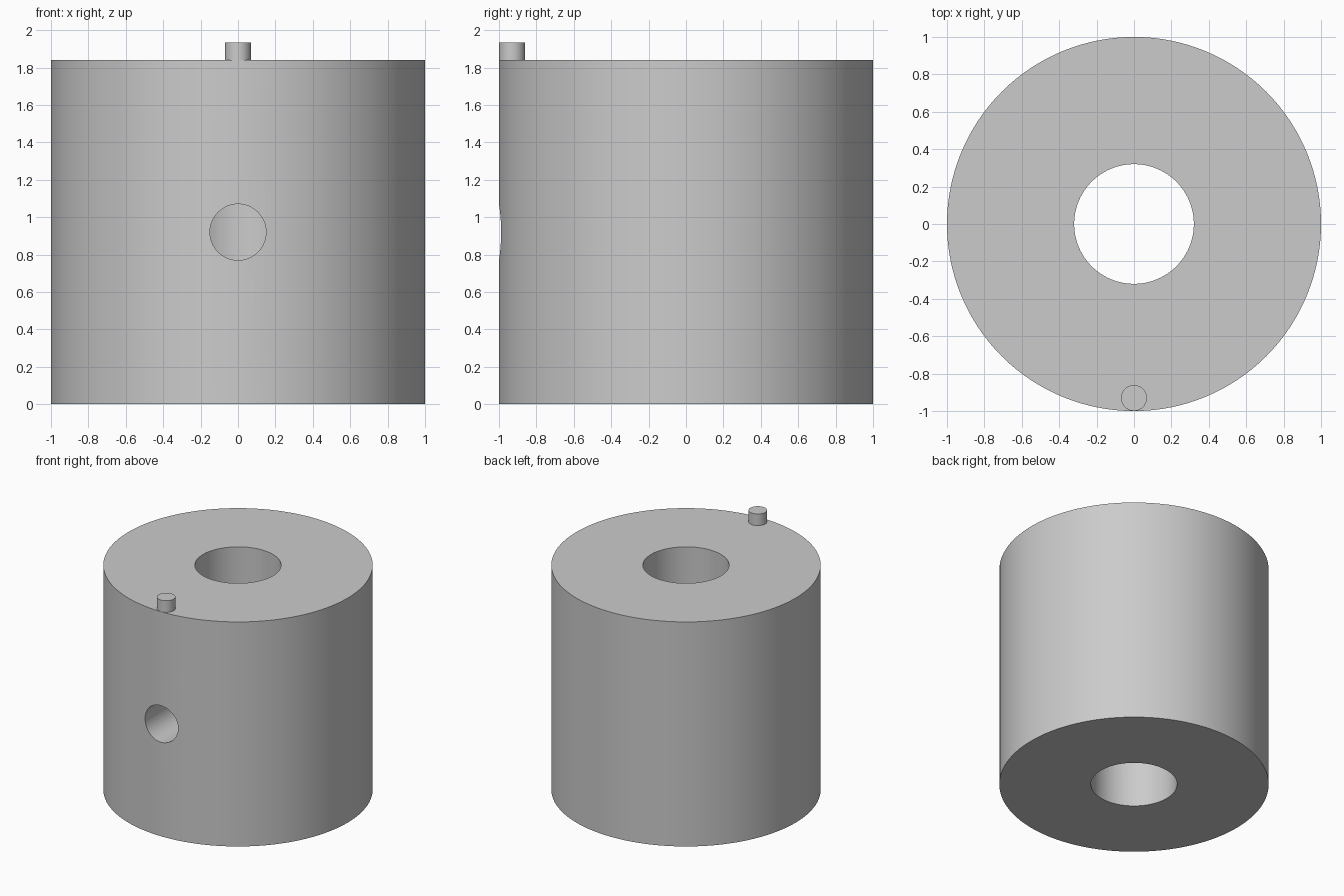
import bpy
import math

cube = bpy.data.objects.get("Cube")
if cube:
    bpy.data.objects.remove(cube, do_unlink=True)

BODY_HEIGHT = 1.84

grey = bpy.data.materials.new("light_grey")
grey.use_nodes = True
colour = (0.6, 0.6, 0.6, 1)
grey.diffuse_color = colour
grey.node_tree.nodes["Principled BSDF"].inputs["Base Color"].default_value = colour


def cylinder(name, radius, depth, location, sides, rotation=(0, 0, 0)):
    bpy.ops.mesh.primitive_cylinder_add(vertices=sides, radius=radius, depth=depth,
                                        location=location, rotation=rotation)
    obj = bpy.context.object
    obj.name = name
    obj.data.materials.append(grey)
    return obj


def cut(target, cutter):
    cutter.hide_render = True
    bpy.context.view_layer.objects.active = target
    mod = target.modifiers.new("cut", 'BOOLEAN')
    mod.operation = 'DIFFERENCE'
    mod.solver = 'EXACT'
    mod.object = cutter
    bpy.ops.object.modifier_apply(modifier=mod.name)
    bpy.data.objects.remove(cutter, do_unlink=True)


def smooth(obj):
    bpy.ops.object.select_all(action='DESELECT')
    obj.select_set(True)
    bpy.context.view_layer.objects.active = obj
    bpy.ops.object.shade_smooth_by_angle(angle=math.radians(30))


# Thick body with a vertical bore right through it
middle = BODY_HEIGHT / 2
body = cylinder("body", 1, BODY_HEIGHT, (0, 0, middle), 128)
cut(body, cylinder("bore_cutter", 0.32, 3, (0, 0, middle), 96))

# Round side hole from the front wall into the bore
cut(body, cylinder("side_hole_cutter", 0.15, 1.2, (0, -0.6, middle), 64,
                   (math.pi / 2, 0, 0)))
smooth(body)

# Locating pin on the front rim
pin = cylinder("locating_pin", 0.069, 0.095, (0, -0.93, BODY_HEIGHT + 0.0475), 48)
smooth(pin)
